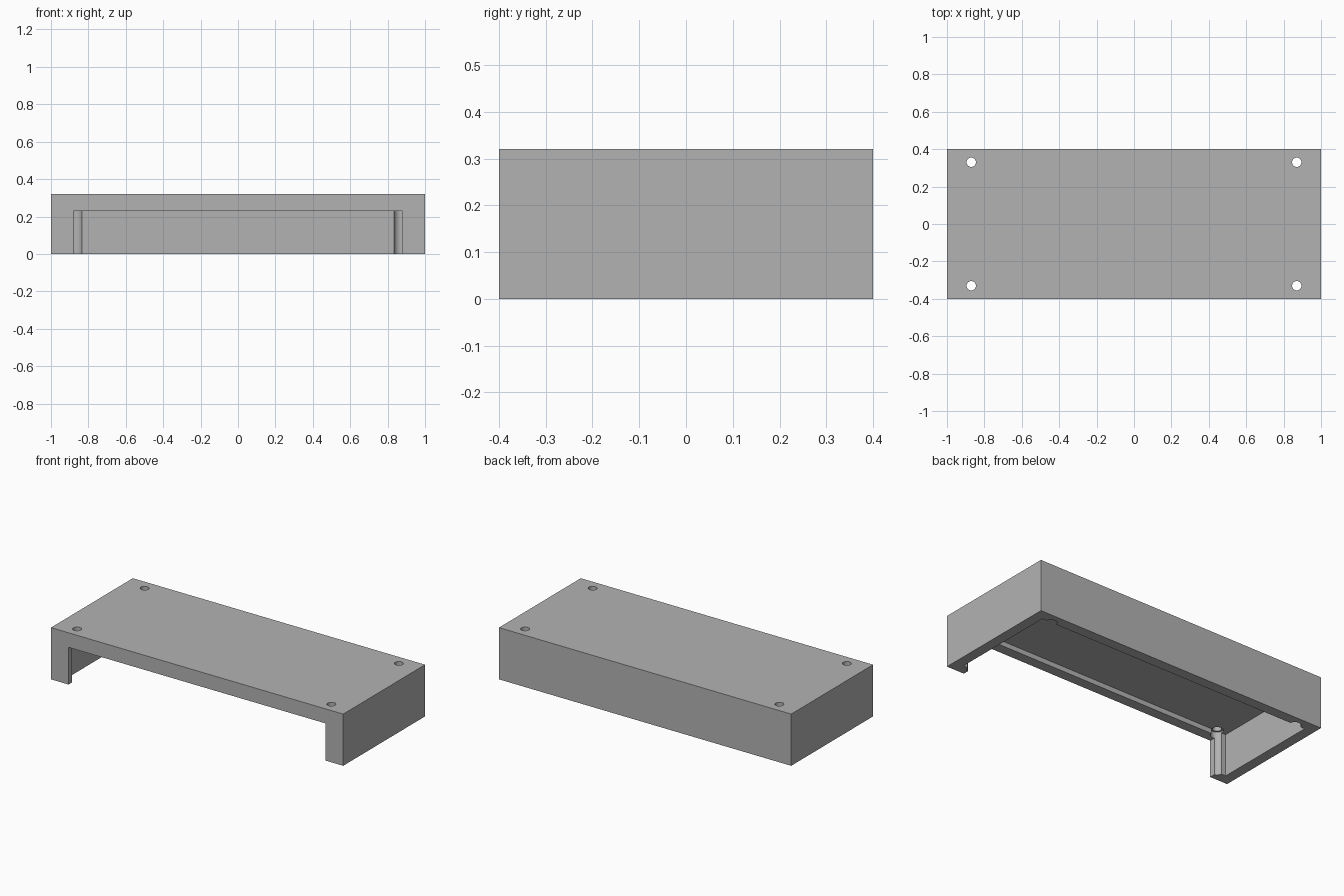
import bpy

if "Cube" in bpy.data.objects:
    bpy.data.objects.remove(bpy.data.objects["Cube"], do_unlink=True)

LENGTH, DEPTH, HEIGHT = 2.0, 0.8, 0.32
WALL = 0.064
CEILING = 0.26          # underside of the top plate
OPENING_X, OPENING_Z = 0.88, 0.23
HOLE_X, HOLE_Y = 0.87, 0.33

grey = bpy.data.materials.new("plain grey")
grey.use_nodes = True
colour = (0.45, 0.45, 0.45, 1)
grey.diffuse_color = colour
grey.node_tree.nodes["Principled BSDF"].inputs["Base Color"].default_value = colour


def box(name, low, high):
    """Box between two opposite corners."""
    centre = [(a + b) / 2 for a, b in zip(low, high)]
    bpy.ops.mesh.primitive_cube_add(size=1, location=centre)
    obj = bpy.context.object
    obj.name = name
    obj.scale = [b - a for a, b in zip(low, high)]
    bpy.ops.object.transform_apply(location=True, rotation=False, scale=True)
    obj.data.materials.append(grey)
    return obj


def rod(name, x, y, radius, bottom, top):
    """Upright cylinder between two heights."""
    bpy.ops.mesh.primitive_cylinder_add(
        vertices=32, radius=radius, depth=top - bottom,
        location=(x, y, (bottom + top) / 2))
    obj = bpy.context.object
    obj.name = name
    obj.data.materials.append(grey)
    return obj


def cut(target, cutter):
    """Subtract the cutter from the target and discard it."""
    mod = target.modifiers.new("cut", 'BOOLEAN')
    mod.operation = 'DIFFERENCE'
    mod.solver = 'EXACT'
    mod.object = cutter
    cutter.hide_render = True
    bpy.ops.object.select_all(action='DESELECT')
    bpy.context.view_layer.objects.active = target
    target.select_set(True)
    bpy.ops.object.modifier_apply(modifier=mod.name)
    bpy.data.objects.remove(cutter, do_unlink=True)


# Outer block
hx, hy = LENGTH / 2, DEPTH / 2
cover = box("cover", (-hx, -hy, 0), (hx, hy, HEIGHT))

# Hollow interior, open underneath
cut(cover, box("cavity", (-hx + WALL, -hy + WALL, -0.1), (hx - WALL, hy - WALL, CEILING)))

# Wide opening in the front wall
cut(cover, box("opening", (-OPENING_X, -hy - 0.1, -0.1), (OPENING_X, -hy + WALL + 0.05, OPENING_Z)))

# Corner screw holes, with wider recesses grooving the walls below
for sx in (-1, 1):
    for sy in (-1, 1):
        x, y = sx * HOLE_X, sy * HOLE_Y
        cut(cover, rod("recess", x, y, 0.036, -0.1, CEILING + 0.01))
        cut(cover, rod("screw_hole", x, y, 0.025, 0.1, HEIGHT + 0.1))

# Smooth hole walls, sharp corners
bpy.ops.object.select_all(action='DESELECT')
cover.select_set(True)
bpy.context.view_layer.objects.active = cover
bpy.ops.object.shade_smooth_by_angle(angle=0.5)
